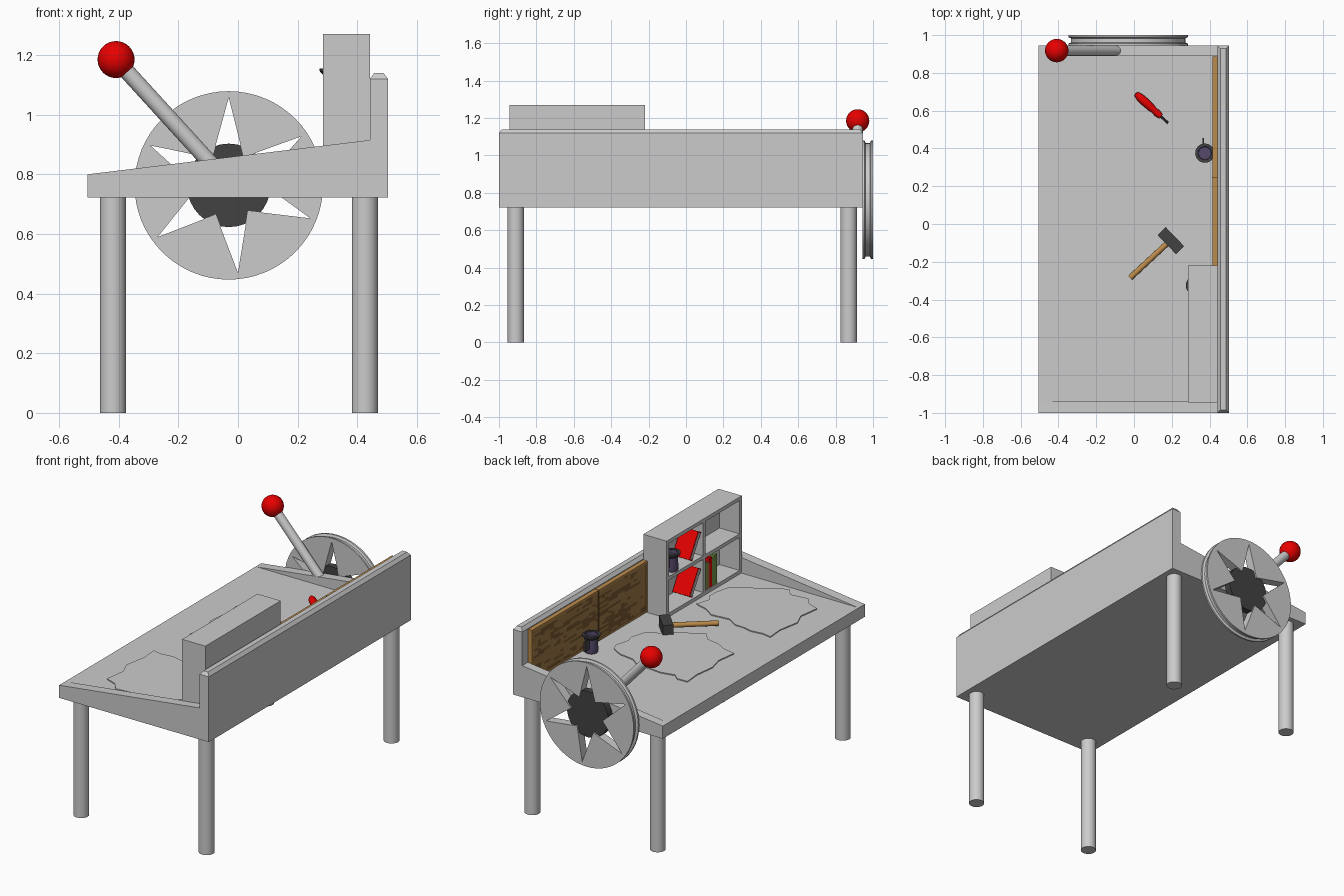
import bpy, bmesh, math, random
from mathutils import Vector, Matrix

if "Cube" in bpy.data.objects:
    bpy.data.objects.remove(bpy.data.objects["Cube"])
random.seed(4)


def material(name, rgb):
    m = bpy.data.materials.new(name)
    m.use_nodes = True
    m.diffuse_color = (*rgb, 1)
    m.node_tree.nodes["Principled BSDF"].inputs["Base Color"].default_value = (*rgb, 1)
    return m


GREY = material("light_grey", (0.6, 0.6, 0.6))
DARK = material("charcoal", (0.055, 0.055, 0.055))
RED = material("red", (0.8, 0, 0))
TAN = material("tan_wood", (0.5, 0.26, 0.07))
BROWN = material("brown_wood", (0.36, 0.19, 0.06))
UMBER = material("dark_wood", (0.19, 0.095, 0.03))
PURPLE = material("dark_purple", (0.095, 0.068, 0.15))
GREEN = material("green", (0.17, 0.32, 0.07))


def finish(name, bm, *mats, smooth=False):
    bmesh.ops.remove_doubles(bm, verts=bm.verts, dist=1e-5)
    bmesh.ops.recalc_face_normals(bm, faces=bm.faces)
    me = bpy.data.meshes.new(name)
    bm.to_mesh(me)
    bm.free()
    ob = bpy.data.objects.new(name, me)
    bpy.context.collection.objects.link(ob)
    for m in mats:
        me.materials.append(m)
    if smooth:
        select(ob)
        bpy.ops.object.shade_smooth_by_angle(angle=math.radians(35))
    return ob


def select(ob):
    bpy.ops.object.select_all(action="DESELECT")
    ob.select_set(True)
    bpy.context.view_layer.objects.active = ob


def box(name, lo, hi, mat, rot=Matrix()):
    lo, hi = Vector(lo), Vector(hi)
    bm = bmesh.new()
    bmesh.ops.create_cube(bm, size=1)
    bmesh.ops.scale(bm, vec=hi - lo, verts=bm.verts)
    bm.transform(Matrix.Translation((lo + hi) / 2) @ rot)
    return finish(name, bm, mat)


def extrude(bm, pts, move):
    """Fill an outline and give it thickness."""
    face = bm.faces.new([bm.verts.new(p) for p in pts])
    new = bmesh.ops.extrude_face_region(bm, geom=[face])["geom"]
    bmesh.ops.translate(bm, vec=move, verts=[v for v in new if isinstance(v, bmesh.types.BMVert)])


def prism(name, pts, y0, y1, mat):
    """Extrude an x-z outline along y."""
    bm = bmesh.new()
    extrude(bm, [(x, y0, z) for x, z in pts], (0, y1 - y0, 0))
    return finish(name, bm, mat)


def lathe(name, prof, origin, axis, mat, segs=24):
    """Spin (radius, height) points about an axis through origin."""
    bm = bmesh.new()
    vs = [bm.verts.new((r, 0, h)) for r, h in prof]
    es = [bm.edges.new(p) for p in zip(vs, vs[1:])]
    bmesh.ops.spin(bm, geom=vs + es, cent=(0, 0, 0), axis=(0, 0, 1),
                   angle=math.tau, steps=segs)
    turn = Vector(axis).to_track_quat("Z", "Y").to_matrix().to_4x4()
    bm.transform(Matrix.Translation(origin) @ turn)
    return finish(name, bm, mat, smooth=True)


def rod(name, a, b, r, mat, segs=24):
    d = Vector(b) - Vector(a)
    return lathe(name, [(0, 0), (r, 0), (r, d.length), (0, d.length)], a, d, mat, segs)


def cut(ob, cutter):
    mod = ob.modifiers.new("cut", "BOOLEAN")
    mod.operation, mod.solver, mod.object = "DIFFERENCE", "EXACT", cutter
    select(ob)
    bpy.ops.object.modifier_apply(modifier=mod.name)
    bpy.data.objects.remove(cutter)


# Table body with sloping end rims and a level bed
BED = .801
body = prism("table_body", [(-.505, .723), (.503, .723), (.503, 1.12), (.442, 1.12),
                            (.442, .915), (-.505, .8)], -1, .945, GREY)
cut(body, prism("bed_cutter", [(-.55, BED), (.442, BED), (.442, 1), (-.55, 1)],
                -.94, .89, GREY))

# Bevelled strip along the back panel
bm = bmesh.new()
bmesh.ops.create_cube(bm, size=1)
for v in bm.verts:
    inset = .015 if v.co.z > 0 else 0
    v.co = (.4725 + math.copysign(.0305 - inset, v.co.x),
            -.0275 + math.copysign(.9725 - inset, v.co.y), 1.14 if inset else 1.12)
finish("panel_cap", bm, GREY)

# Legs
for side, x in (("right", -.419), ("left", .426)):
    for end, y in (("front", -.91), ("back", .87)):
        rod(f"{end}_{side}_leg", (x, y, 0), (x, y, .73), .044, GREY)

# Wheel with a star-shaped opening, filled at the middle by a hub
WX, WZ = -.031, .763
wheel = lathe("wheel", [(0, 0), (.316, 0), (.316, .01), (.303, .016), (.303, .038),
                        (.316, .044), (.316, .055), (0, .055)],
              (WX, .945, WZ), (0, 1, 0), GREY, 64)
tips = [90, 34, -22, -84, -144, -207, -270]
star = []
for a, b in zip(tips, tips[1:]):
    for ang, r in ((a, .295), ((a + b) / 2, .107)):
        t = math.radians(ang)
        star.append((WX + r * math.cos(t), WZ + r * math.sin(t)))
cut(wheel, prism("star_cutter", star, .9, 1.1, GREY))
rod("wheel_hub", (WX, .95, WZ), (WX, .99, WZ), .14, DARK, 32)

# Lever and knob
knob = Vector((-.409, .918, 1.185))
rod("lever", (-.09, .918, .835), knob, .027, GREY)
bm = bmesh.new()
bmesh.ops.create_uvsphere(bm, u_segments=32, v_segments=16, radius=.062)
bm.transform(Matrix.Translation(knob))
finish("lever_knob", bm, RED, smooth=True)

# Shelf unit: one block with two by two compartments cut into its open side
X0, X1, Y0, Y1, Z1 = .285, .442, -.945, -.22, 1.27
YM, ZM, T = (Y0 + Y1) / 2, 1.035, .022
shelf = box("shelf_unit", (X0, Y0, BED), (X1, Y1, Z1), GREY)
for ya, yb in ((Y0 + T, YM - T / 2), (YM + T / 2, Y1 - T)):
    for za, zb in ((BED + T, ZM - T / 2), (ZM + T / 2, Z1 - T)):
        cut(shelf, box("niche_cutter", (.2, ya, za), (X1 - T, yb, zb), GREY))

# Books leaning on the divider, covers turned up, with pale page edges
lean = Matrix.Rotation(math.radians(31), 4, "X")
for level, z in (("upper", ZM + T / 2 + .08), ("lower", BED + T + .08)):
    box(f"{level}_leaning_book", (.295, -.525, z - .083), (.41, -.495, z + .083), RED, lean)
    box(f"{level}_leaning_pages", (.293, -.519, z - .077), (.297, -.501, z + .077), GREY, lean)

# Row of upright books
y = YM - T / 2 - .003
for i, (mat, h) in enumerate(((GREEN, .17), (BROWN, .155), (RED, .18), (GREEN, .165),
                              (GREEN, .18))):
    box(f"upright_book_{i + 1}", (.292, y - .022, BED + T), (.4, y, BED + T + h), mat)
    y -= .024

# Mugs with dark rims and a small handle
for name, x, y, z in (("table", .375, .375, BED), ("shelf", .325, -.325, ZM + T / 2)):
    lathe(name + "_mug", [(0, 0), (.036, 0), (.04, .02), (.036, .05), (.038, .104),
                          (.035, .104), (.033, .085), (0, .085)], (x, y, z), (0, 0, 1), PURPLE)
    lathe(name + "_mug_rim", [(.037, .085), (.051, .1), (.051, .109), (.037, .109),
                              (.037, .085)], (x, y, z), (0, 0, 1), DARK)
    box(name + "_mug_handle", (x - .012, y + .035, z + .03), (x - .004, y + .08, z + .09), DARK)

# Wooden pin board: long streaks of grain inside a thin frame
BY0, BY1, BZ0, BZ1 = -.22, .888, .805, 1.115
bm = bmesh.new()
rows, cols = 22, 36
for r in range(rows):
    shade = 0
    for c in range(cols):
        if random.random() < .5:
            shade = int(random.random() < .38)
        corners = ((c, r), (c + 1, r), (c + 1, r + 1), (c, r + 1))
        f = bm.faces.new([bm.verts.new((.419, BY0 + (BY1 - BY0) * u / cols,
                                        BZ0 + (BZ1 - BZ0) * v / rows)) for u, v in corners])
        f.material_index = shade
finish("board_planks", bm, BROWN, UMBER)
box("board_backing", (.42, BY0, BZ0), (.442, BY1, BZ1), TAN)
for name, z in (("bottom", BZ0), ("top", BZ1 - .012)):
    box(f"board_{name}_trim", (.415, BY0, z), (.42, BY1, z + .012), TAN)
for name, y in (("front", BY0), ("back", BY1 - .012)):
    box(f"board_{name}_trim", (.415, y, BZ0), (.42, y + .012, BZ1), TAN)
box("board_seam", (.414, .244, BZ0), (.441, .248, BZ1 + .001), UMBER)

# Ragged paper sheets on the bed
outline = [(.29, .10), (.27, -.17), (-.02, -.35), (-.29, -.23), (-.29, .22), (-.04, .20)]
for name, cx, cy in (("front", -.04, -.56), ("back", 0, .18)):
    ring = []
    for p, q in zip(outline, outline[1:] + outline[:1]):
        for k in range(4):
            jit = random.uniform(-.024, .024) if k else 0
            x, y = (p[i] + (q[i] - p[i]) * k / 4 + jit for i in (0, 1))
            ring.append((cx + x, cy + y, BED))
    bm = bmesh.new()
    extrude(bm, ring, (0, 0, .006))
    finish(name + "_paper", bm, GREY)

# Hammer
box("hammer_head", (.125, -.118, BED), (.265, -.058, .865), DARK,
    Matrix.Rotation(math.radians(-46), 4, "Z"))
rod("hammer_handle", (-.02, -.285, .828), (.19, -.09, .833), .015, TAN, 12)

# Screwdriver
tip = Vector((.18, .535, .825))
grip = Vector((.008, .692, .825))
rod("screwdriver_shaft", grip.lerp(tip, .7), tip, .006, DARK, 10)
lathe("screwdriver_handle", [(0, 0), (.014, .005), (.021, .03), (.023, .07), (.021, .11),
                             (.016, .135), (.02, .155), (.014, .182), (0, .182)],
      grip, tip - grip, RED, 16)
